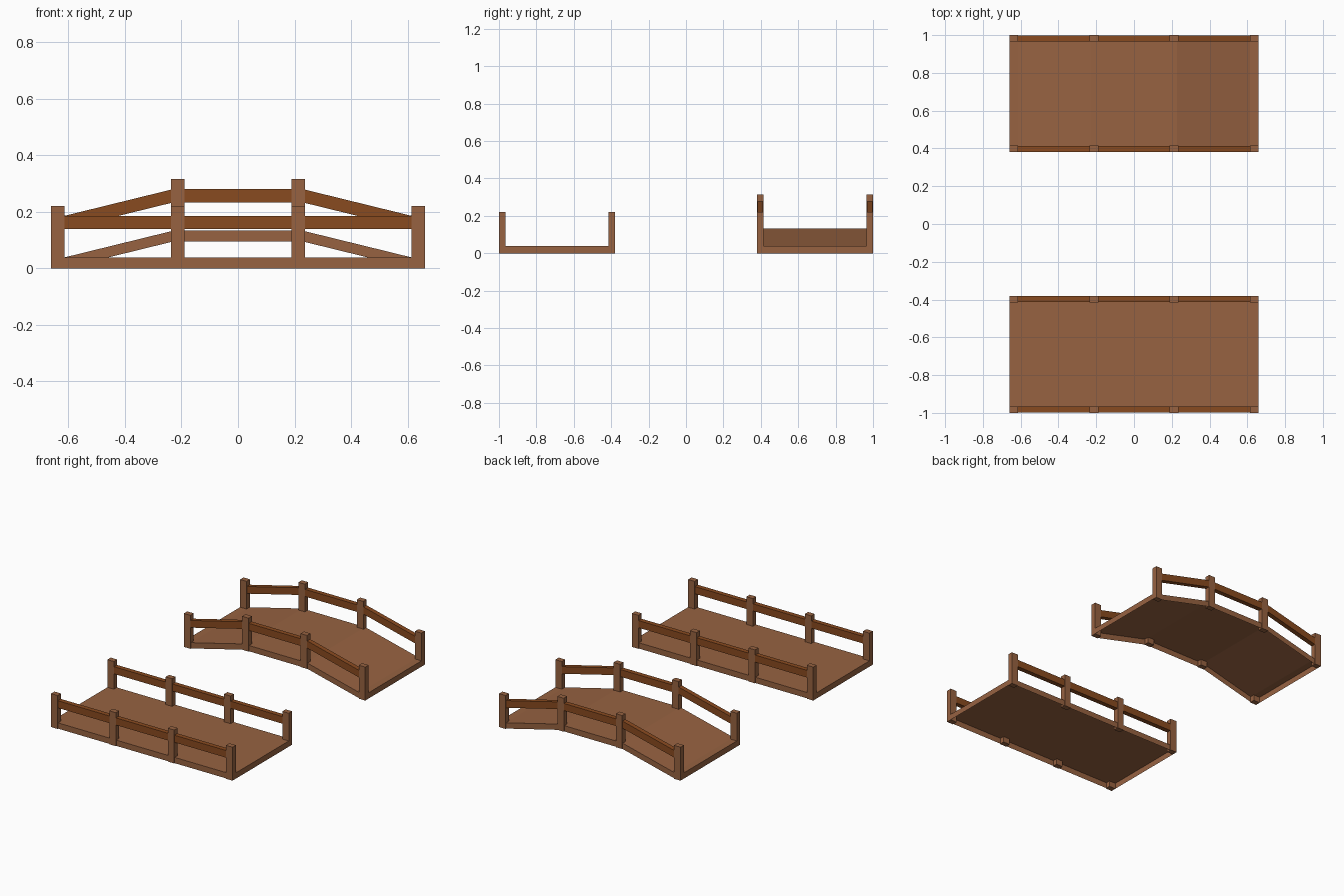
import bpy, bmesh

if "Cube" in bpy.data.objects:
    bpy.data.objects.remove(bpy.data.objects["Cube"])


def material(name, rgb):
    m = bpy.data.materials.new(name)
    m.diffuse_color = (*rgb, 1.0)
    m.use_nodes = True
    m.node_tree.nodes["Principled BSDF"].inputs["Base Color"].default_value = m.diffuse_color
    return m


WOOD = material("light brown wood", (0.31, 0.123, 0.053))
RAIL = material("dark brown wood", (0.25, 0.069, 0.014))


def extrude_profile(name, lower, thick, y0, y1, mat, open_bottom=False):
    """Plank following the lower outline (x, z), given thickness, from y0 to y1."""
    bm = bmesh.new()
    rings = [[bm.verts.new(p) for p in
              ((x, y0, z), (x, y1, z), (x, y1, z + thick), (x, y0, z + thick))]
             for x, z in lower]
    under = []
    for a, b in zip(rings, rings[1:]):
        for k in range(4):
            j = (k + 1) % 4
            f = bm.faces.new((a[k], a[j], b[j], b[k]))
            if k == 0:
                under.append(f)
    bm.faces.new(rings[0])
    bm.faces.new(rings[-1])
    bmesh.ops.recalc_face_normals(bm, faces=bm.faces)
    if open_bottom:
        bmesh.ops.delete(bm, geom=under, context='FACES_ONLY')
    mesh = bpy.data.meshes.new(name)
    bm.to_mesh(mesh)
    bm.free()
    mesh.materials.append(mat)
    ob = bpy.data.objects.new(name, mesh)
    bpy.context.collection.objects.link(ob)
    return ob


def bridge(label, yc, rise):
    # deck, open underneath, level under the end posts and raised in the middle
    deck = [(-0.66, 0), (-0.615, 0), (-0.228, rise), (0.228, rise), (0.615, 0), (0.66, 0)]
    extrude_profile(label + "_deck", deck, 0.038, yc - 0.305, yc + 0.305, WOOD, True)
    rail = [(-0.64, 0.138), (-0.615, 0.138), (-0.228, 0.138 + rise),
            (0.228, 0.138 + rise), (0.615, 0.138), (0.64, 0.138)]
    for side, s in (("front", -1), ("back", 1)):
        y = yc + s * 0.2925
        # handrail
        extrude_profile(f"{label}_{side}_rail", rail, 0.047, y - 0.0155, y + 0.0155, RAIL)
        # four posts
        for i, x in enumerate((-0.6365, -0.2125, 0.2125, 0.6365)):
            z = rise if abs(x) < 0.4 else 0
            extrude_profile(f"{label}_{side}_post_{i + 1}",
                            [(x - 0.0235, z), (x + 0.0235, z)],
                            0.22, y - 0.0175, y + 0.0175, WOOD)


bridge("flat_bridge", -0.69, 0.0)
bridge("arched_bridge", 0.69, 0.095)
